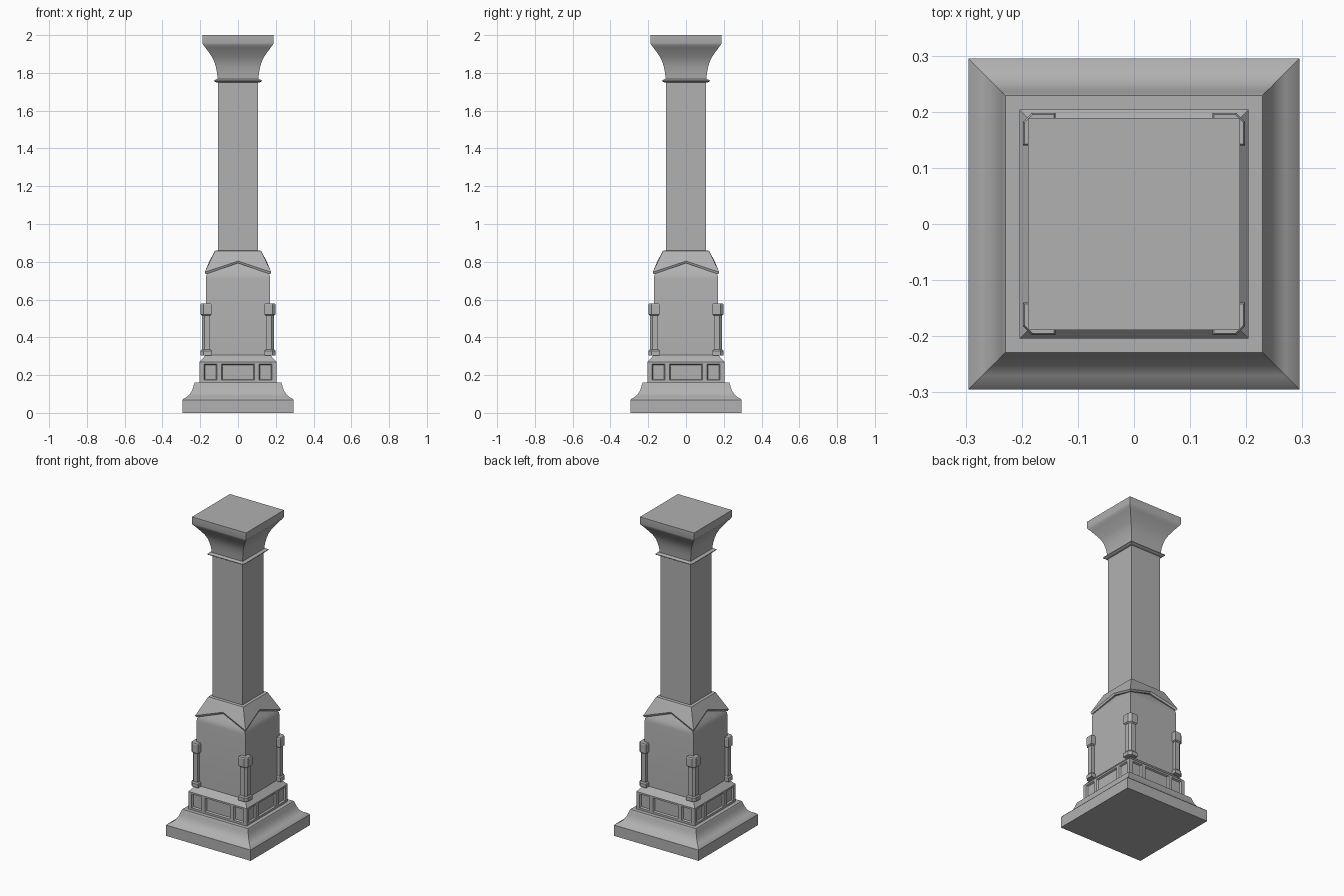
import bpy, bmesh

if "Cube" in bpy.data.objects:
    bpy.data.objects.remove(bpy.data.objects["Cube"])

stone = bpy.data.materials.new("dark_stone")
stone.diffuse_color = (0.44, 0.44, 0.44, 1)
stone.use_nodes = True
stone.node_tree.nodes["Principled BSDF"].inputs["Base Color"].default_value = stone.diffuse_color


def make_object(name, bm, smooth=False):
    bmesh.ops.recalc_face_normals(bm, faces=bm.faces)
    me = bpy.data.meshes.new(name)
    bm.to_mesh(me)
    bm.free()
    me.materials.append(stone)
    ob = bpy.data.objects.new(name, me)
    bpy.context.collection.objects.link(ob)
    if smooth:
        bpy.ops.object.select_all(action='DESELECT')
        bpy.context.view_layer.objects.active = ob
        ob.select_set(True)
        bpy.ops.object.shade_smooth_by_angle(angle=0.6)
    return ob


def outline(h, cut):
    """Square section of half width h; the corner on the side of cut is chamfered."""
    pts = []
    for sx, sy in ((1, 1), (-1, 1), (-1, -1), (1, -1)):
        if (sx, sy) == cut:
            pair = [(sx * h, sy * h * 0.45), (sx * h * 0.45, sy * h)]
            pts += pair if sx * sy > 0 else pair[::-1]
        else:
            pts.append((sx * h, sy * h))
    return pts


def bridge(bm, a, b):
    n = len(a)
    for i in range(n):
        bm.faces.new((a[i], a[(i + 1) % n], b[(i + 1) % n], b[i]))


def stack(name, profile, centre=(0, 0), cut=None, smooth=False):
    """Sweep (half width, z) profile around a square section."""
    bm = bmesh.new()
    rings = [[bm.verts.new((x + centre[0], y + centre[1], z))
              for x, y in outline(h, cut)] for h, z in profile]
    for a, b in zip(rings, rings[1:]):
        bridge(bm, a, b)
    bm.faces.new(rings[0])
    bm.faces.new(rings[-1])
    return make_object(name, bm, smooth)


# Moulded plinth
stack("plinth", [(0.295, 0), (0.295, 0.068), (0.289, 0.075), (0.27, 0.085),
                 (0.254, 0.1), (0.243, 0.12), (0.236, 0.14), (0.232, 0.155),
                 (0.229, 0.16)], smooth=True)

# Panelled band with sloped top
band = stack("panel_band", [(0.204, 0.155), (0.204, 0.27), (0.165, 0.312)])

# Recessed panels with bevelled edges, cut into every side
bm = bmesh.new()
for axis in (0, 1):
    for side in (-1, 1):
        for u, w in ((-0.146, 0.058), (0, 0.164), (0.146, 0.058)):
            cube = bmesh.ops.create_cube(bm, size=1)["verts"]
            for v in cube:
                outer = v.co.y * side > 0
                grow = 0.014 if outer else 0.0
                a = v.co.x * (w + grow) + u
                b = side * (0.208 if outer else 0.194)
                z = v.co.z * (0.076 + grow) + 0.216
                v.co = (a, b, z) if axis == 0 else (b, a, z)
cutter = make_object("panel_cutter", bm)
cutter.hide_render = True
mod = band.modifiers.new("panels", 'BOOLEAN')
mod.operation = 'DIFFERENCE'
mod.solver = 'EXACT'
mod.object = cutter
bpy.context.view_layer.objects.active = band
bpy.ops.object.modifier_apply(modifier=mod.name)
bpy.data.objects.remove(cutter)

# Pedestal body with rounded shoulders
stack("pedestal_body", [(0.17, 0.3), (0.17, 0.71), (0.168, 0.726),
                        (0.162, 0.742), (0.15, 0.765), (0.13, 0.8),
                        (0.115, 0.85)], smooth=True)

# Gabled hood: eaves drop at the corners and peak mid-face
bm = bmesh.new()


def gable_ring(hc, zc, hm, zm):
    pts = [(hc, hc, zc), (0, hm, zm), (-hc, hc, zc), (-hm, 0, zm),
           (-hc, -hc, zc), (0, -hm, zm), (hc, -hc, zc), (hm, 0, zm)]
    return [bm.verts.new(p) for p in pts]


rings = [gable_ring(0.105, 0.86, 0.105, 0.86),
         gable_ring(0.122, 0.858, 0.122, 0.858),
         gable_ring(0.176, 0.745, 0.151, 0.804),
         gable_ring(0.171, 0.734, 0.146, 0.793),
         gable_ring(0.14, 0.745, 0.125, 0.793)]
for a, b in zip(rings, rings[1:] + rings[:1]):
    bridge(bm, a, b)
make_object("gabled_hood", bm)

# Corner colonnettes, outer corner chamfered
for sx in (-1, 1):
    for sy in (-1, 1):
        c, cut = (0.169 * sx, 0.169 * sy), (sx, sy)
        stack("colonnette_base", [(0.029, 0.305), (0.029, 0.328),
                                  (0.023, 0.336)], c, cut)
        stack("colonnette_shaft", [(0.021, 0.33), (0.021, 0.525)], c, cut)
        stack("colonnette_capital", [(0.022, 0.516), (0.029, 0.522),
                                     (0.029, 0.574), (0.026, 0.58)], c, cut)

# Shaft, collar and flared capital
stack("shaft", [(0.105, 0.85), (0.105, 1.78)])
stack("collar", [(0.105, 1.748), (0.116, 1.75), (0.126, 1.756),
                 (0.126, 1.76), (0.116, 1.766), (0.108, 1.767)])
stack("capital", [(0.107, 1.76), (0.111, 1.8), (0.117, 1.83), (0.124, 1.855),
                  (0.137, 1.883), (0.156, 1.911), (0.174, 1.936),
                  (0.186, 1.95), (0.189, 1.958), (0.189, 2.0)], smooth=True)
